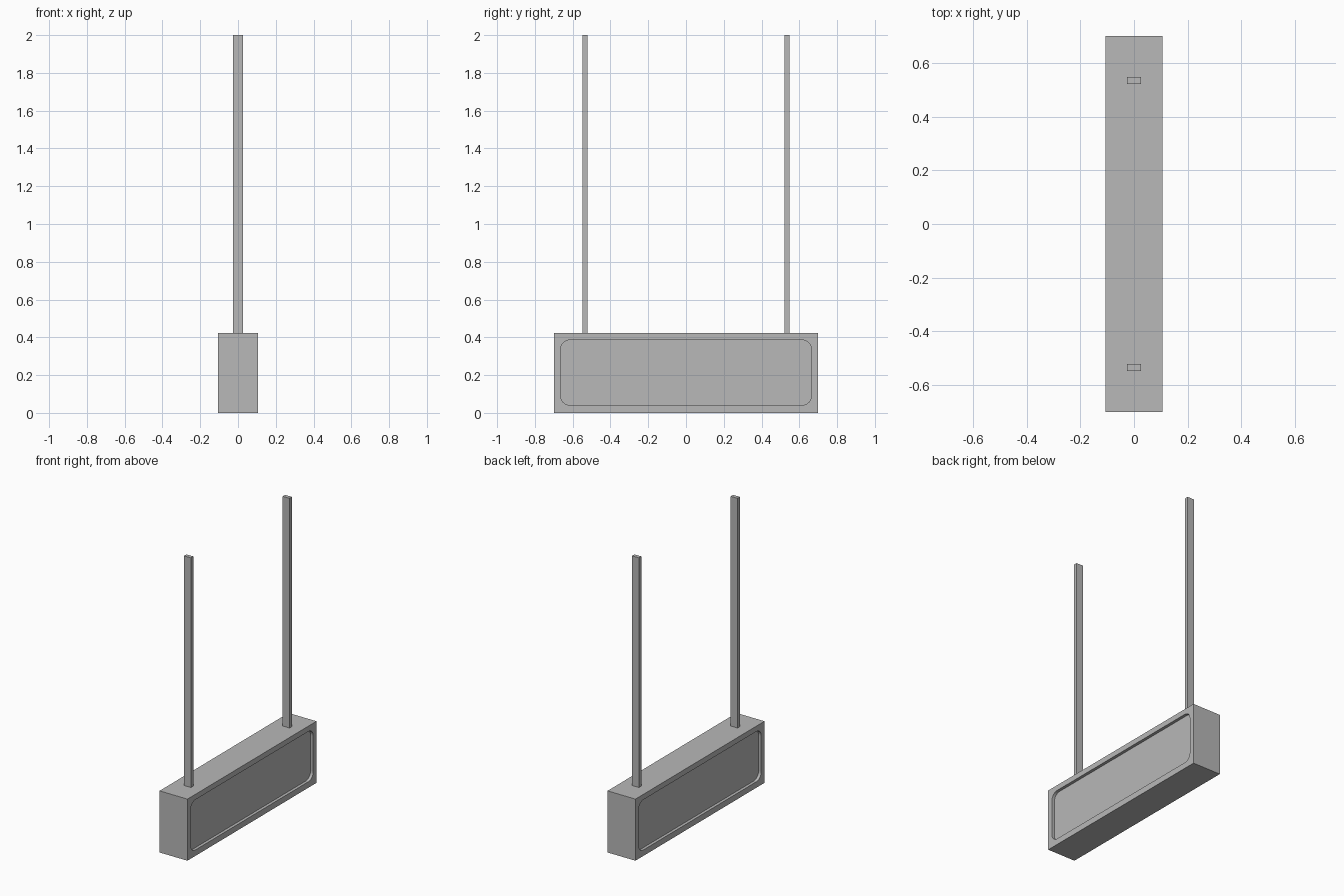
import bpy
import bmesh

default = bpy.data.objects.get("Cube")
if default:
    bpy.data.objects.remove(default, do_unlink=True)

HALF_DEPTH, HALF_LENGTH, HEIGHT = 0.106, 0.70, 0.423
RECESS = 0.02

grey = bpy.data.materials.new("plain grey")
grey.use_nodes = True
colour = (0.48, 0.48, 0.48, 1)
grey.diffuse_color = colour
grey.node_tree.nodes["Principled BSDF"].inputs["Base Color"].default_value = colour


def box(name, low, high, corner=0.0):
    """Box between two corners; corner rounds the edges that run along x."""
    bm = bmesh.new()
    bmesh.ops.create_cube(bm, size=1)
    for v in bm.verts:
        v.co = [high[i] if v.co[i] > 0 else low[i] for i in range(3)]
    if corner:
        edges = [e for e in bm.edges
                 if abs(e.verts[0].co.x - e.verts[1].co.x) > 0.001]
        bmesh.ops.bevel(bm, geom=edges, offset=corner, segments=8,
                        profile=0.5, affect="EDGES")
    mesh = bpy.data.meshes.new(name)
    bm.to_mesh(mesh)
    bm.free()
    mesh.materials.append(grey)
    obj = bpy.data.objects.new(name, mesh)
    bpy.context.collection.objects.link(obj)
    return obj


# Sign housing
housing = box("sign_housing", (-HALF_DEPTH, -HALF_LENGTH, 0),
              (HALF_DEPTH, HALF_LENGTH, HEIGHT))

# Rounded display recess on both broad sides
for side in (-1, 1):
    xs = sorted((side * (HALF_DEPTH - RECESS), side * (HALF_DEPTH + 0.1)))
    cutter = box("recess_cutter", (xs[0], -0.664, 0.041),
                 (xs[1], 0.664, 0.386), corner=0.05)
    cutter.hide_render = True
    cut = housing.modifiers.new("display_recess", "BOOLEAN")
    cut.operation = "DIFFERENCE"
    cut.solver = "EXACT"
    cut.object = cutter
    bpy.context.view_layer.objects.active = housing
    bpy.ops.object.modifier_apply(modifier=cut.name)
    bpy.data.objects.remove(cutter, do_unlink=True)

# Hanging poles
for name, y in (("front_pole", -0.535), ("back_pole", 0.535)):
    box(name, (-0.026, y - 0.013, HEIGHT), (0.026, y + 0.013, 2))
